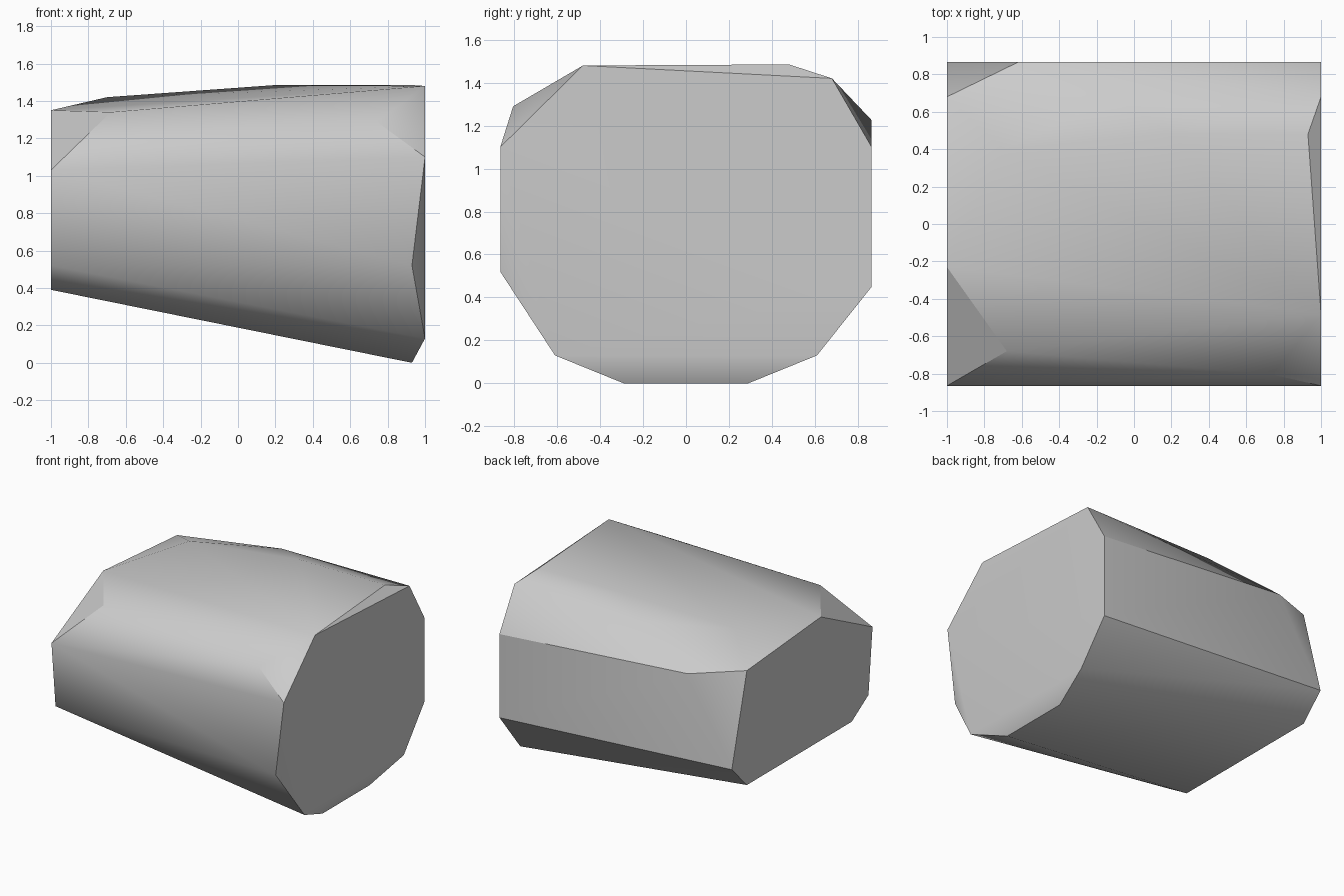
import bpy, bmesh, math

cube = bpy.data.objects.get("Cube")
if cube:
    bpy.data.objects.remove(cube, do_unlink=True)

# One neutral stone colour
stone = bpy.data.materials.new("light_grey")
stone.use_nodes = True
colour = (0.6, 0.6, 0.6, 1)
stone.diffuse_color = colour
stone.node_tree.nodes["Principled BSDF"].inputs["Base Color"].default_value = colour

# Outline of each end as (y, z) corners
left_end = [(-.48, 1.48), (.68, 1.42), (.865, 1.1), (.865, .45),
            (.61, .13), (-.61, .13), (-.865, 1.1)]
right_end = [(-.23, 1.35), (.68, 1.28), (.865, .58), (.68, .39),
             (-.61, .39), (-.815, .52), (-.865, 1.03)]

# Chipped corners between the two ends
chips = [(.93, -.29, 0), (.93, .29, 0), (.93, -.865, .52),
         (.93, .48, 1.485), (.2, .48, 1.485), (-.1, .68, 1.415),
         (-.7, .4, 1.42), (-.62, .865, 1.225),
         (-.68, -.68, 1.34), (.74, -.805, 1.29)]

corners = [(1, y, z) for y, z in left_end]
corners += [(-1, y, z) for y, z in right_end]
corners += chips

# Wrap the corners into one solid faceted block
bm = bmesh.new()
for corner in corners:
    bm.verts.new(corner)
bmesh.ops.convex_hull(bm, input=bm.verts[:])
bmesh.ops.dissolve_limit(bm, angle_limit=math.radians(0.5),
                         verts=bm.verts[:], edges=bm.edges[:])
bmesh.ops.recalc_face_normals(bm, faces=bm.faces[:])
mesh = bpy.data.meshes.new("stone_block")
bm.to_mesh(mesh)
bm.free()
mesh.materials.append(stone)

block = bpy.data.objects.new("stone_block", mesh)
bpy.context.collection.objects.link(block)
bpy.ops.object.select_all(action='DESELECT')
block.select_set(True)
bpy.context.view_layer.objects.active = block
bpy.ops.object.shade_smooth_by_angle(angle=math.radians(30))
